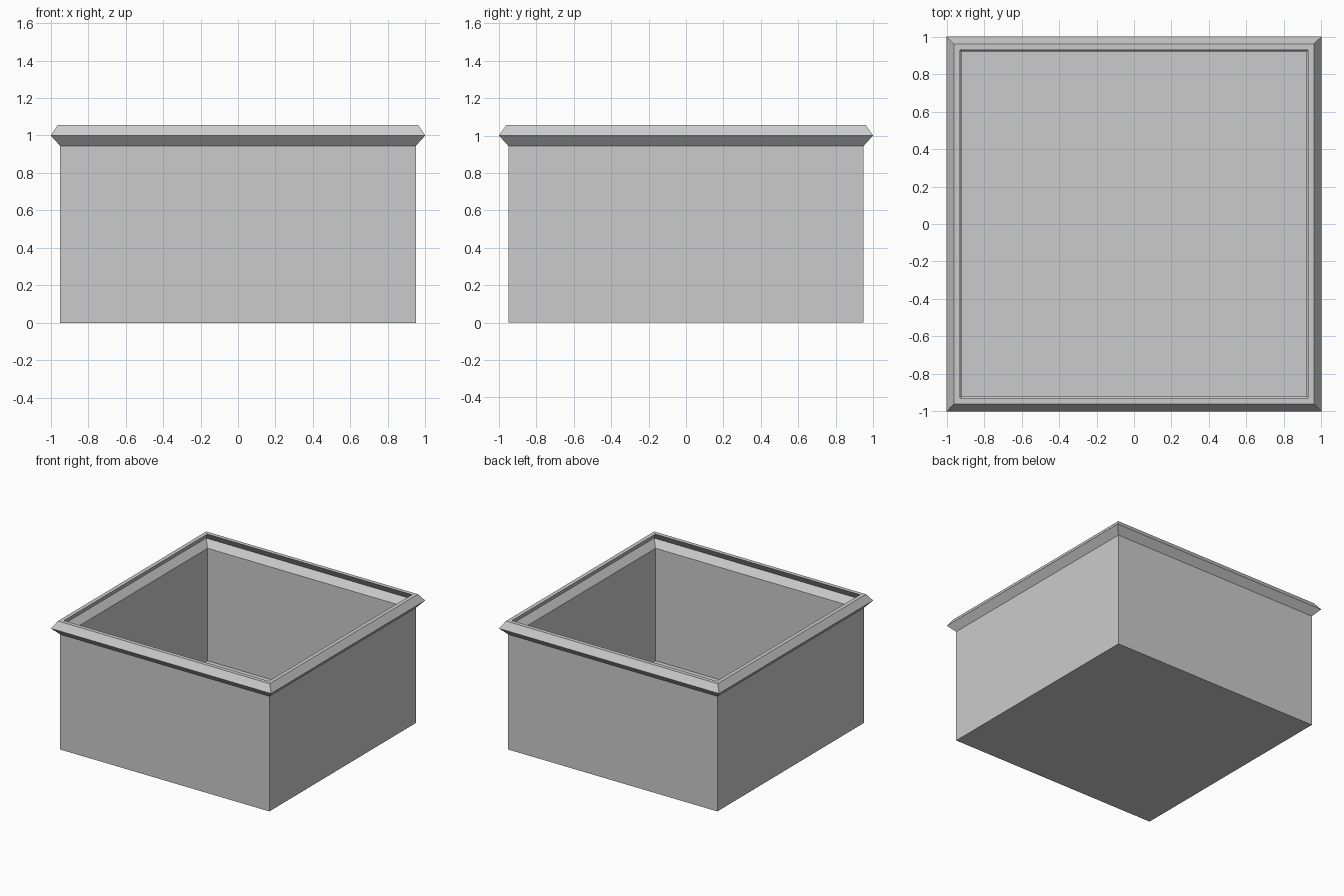
import bpy, bmesh

if "Cube" in bpy.data.objects:
    bpy.data.objects.remove(bpy.data.objects["Cube"])

# Cross-section (half width, height): outer floor -> flared rim -> inner groove -> inner floor
profile = [(0.95, 0.0), (0.95, 0.945), (1.0, 1.0), (0.962, 1.056),
           (0.929, 1.056), (0.965, 1.0), (0.921, 0.945), (0.921, 0.022)]
corners = [(-1, -1), (1, -1), (1, 1), (-1, 1)]

# Open square planter with a V-shaped rim
bm = bmesh.new()
loops = [[bm.verts.new((r * x, r * y, z)) for x, y in corners] for r, z in profile]
for a, b in zip(loops, loops[1:]):
    for i in range(4):
        j = (i + 1) % 4
        bm.faces.new((a[i], a[j], b[j], b[i]))

# Underside and inner floor
bm.faces.new(loops[0][::-1])
bm.faces.new(loops[-1])
bmesh.ops.recalc_face_normals(bm, faces=bm.faces)

mesh = bpy.data.meshes.new("square_box_with_rim")
bm.to_mesh(mesh)
bm.free()
box = bpy.data.objects.new("square_box_with_rim", mesh)
bpy.context.collection.objects.link(box)
